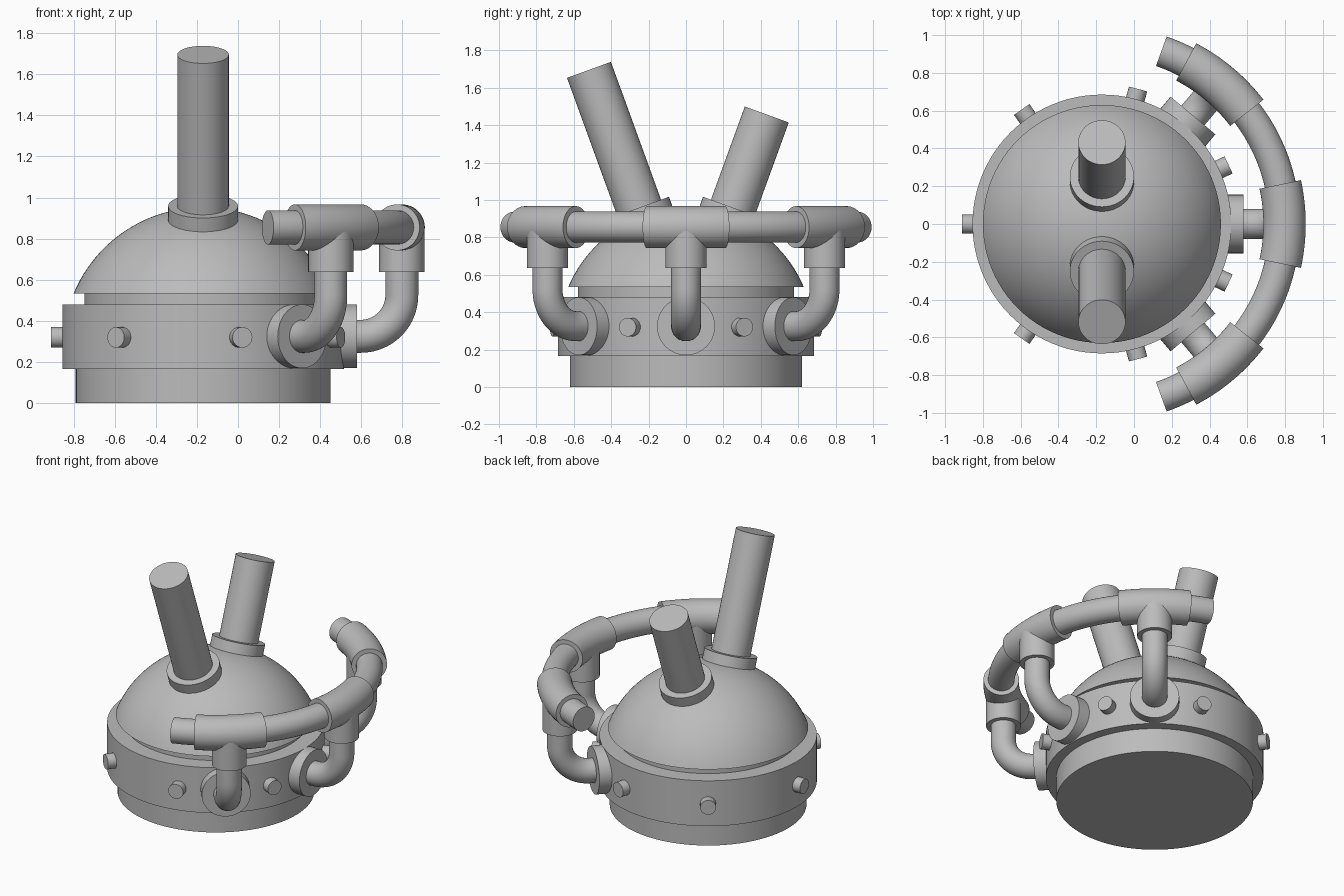
import bpy, bmesh
from math import sin, cos, pi, radians
from mathutils import Vector

cube = bpy.data.objects.get("Cube")
if cube:
    bpy.data.objects.remove(cube, do_unlink=True)

metal = bpy.data.materials.new("grey_metal")
metal.use_nodes = True
GREY = (0.5, 0.5, 0.5, 1)
metal.diffuse_color = GREY
metal.node_tree.nodes["Principled BSDF"].inputs["Base Color"].default_value = GREY

AXIS = Vector((-0.17, 0, 0))     # centre line of the boiler
UP = Vector((0, 0, 1))


def tube(name, path, radii, side, sides=48):
    """Capped tube along a planar path; side is the normal of the path's plane."""
    path = [Vector(p) for p in path]
    if not isinstance(radii, list):
        radii = [radii] * len(path)
    bm = bmesh.new()
    rings = []
    for i, p in enumerate(path):
        tangent = (path[min(i + 1, len(path) - 1)] - path[max(i - 1, 0)]).normalized()
        across = tangent.cross(side).normalized()
        rings.append([bm.verts.new(p + radii[i] * (cos(a) * side + sin(a) * across))
                      for a in (2 * pi * k / sides for k in range(sides))])
    for a, b in zip(rings, rings[1:]):
        for k in range(sides):
            j = (k + 1) % sides
            bm.faces.new((a[k], a[j], b[j], b[k]))
    bm.faces.new(rings[0])
    bm.faces.new(rings[-1])
    bmesh.ops.recalc_face_normals(bm, faces=bm.faces)
    mesh = bpy.data.meshes.new(name)
    bm.to_mesh(mesh)
    bm.free()
    mesh.materials.append(metal)
    obj = bpy.data.objects.new(name, mesh)
    bpy.context.collection.objects.link(obj)
    bpy.ops.object.select_all(action='DESELECT')
    obj.select_set(True)
    bpy.context.view_layer.objects.active = obj
    bpy.ops.object.shade_smooth_by_angle(angle=radians(35))
    return obj


def polar(r, degrees, z):
    a = radians(degrees)
    return AXIS + Vector((r * cos(a), r * sin(a), z))


def ring_arc(r, start, end, z, steps):
    return [polar(r, start + (end - start) * i / steps, z) for i in range(steps + 1)]


# Boiler body
X = Vector((1, 0, 0))
for name, r, low, high in (("base", 0.62, 0, 0.17), ("band", 0.685, 0.165, 0.48),
                           ("neck", 0.577, 0.47, 0.54)):
    tube(name, [AXIS + UP * low, AXIS + UP * high], r, X, 96)

# Dome: a cap of a sphere
BALL, BALL_Z, RIM = 0.683, 0.27, radians(67.3)
angles = [RIM * (1 - i / 24) for i in range(24)] + [0.005]
tube("dome", [AXIS + UP * (BALL_Z + BALL * cos(a)) for a in angles],
     [BALL * sin(a) for a in angles], X, 96)

# Two leaning chimneys with collars, pointing out from the dome's centre
centre = AXIS + UP * BALL_Z
for name, lean, length in (("front_chimney", -20, 1.517), ("back_chimney", 20, 1.263)):
    out = Vector((0, sin(radians(lean)), cos(radians(lean))))
    tube(name, [centre + out * 0.6, centre + out * length], 0.125, X)
    tube(name + "_collar", [centre + out * 0.6, centre + out * 0.733], 0.17, X)

# Bolts around the band
for angle in (25, 75, 125, 180, -125, -75, -25):
    tube("bolt", [polar(0.65, angle, 0.32), polar(0.74, angle, 0.32)], 0.05, UP, 24)

# Curved main pipe
PIPE_R, PIPE_Z, LOW_Z, BEND = 0.967, 0.855, 0.325, 0.2
tube("main_pipe", ring_arc(PIPE_R, -71, 71, PIPE_Z, 72), 0.083, UP)

# Three branches: tee, socket, elbow and wall flange
for angle in (-50, 0, 50):
    side = polar(1, angle + 90, 0) - AXIS
    tube("tee", ring_arc(PIPE_R, angle - 12.5, angle + 12.5, PIPE_Z, 16), 0.112, UP)
    tube("tee_socket", [polar(PIPE_R, angle, PIPE_Z), polar(PIPE_R, angle, 0.637)], 0.11, side)
    elbow = [polar(PIPE_R, angle, 0.7)]
    for i in range(21):
        a = pi / 2 * i / 20
        elbow.append(polar(PIPE_R - BEND * (1 - cos(a)), angle, LOW_Z + BEND * (1 - sin(a))))
    elbow.append(polar(0.66, angle, LOW_Z))
    tube("elbow_pipe", elbow, 0.08, side)
    tube("wall_flange", [polar(0.64, angle, LOW_Z), polar(0.75, angle, LOW_Z)], 0.155, UP)
